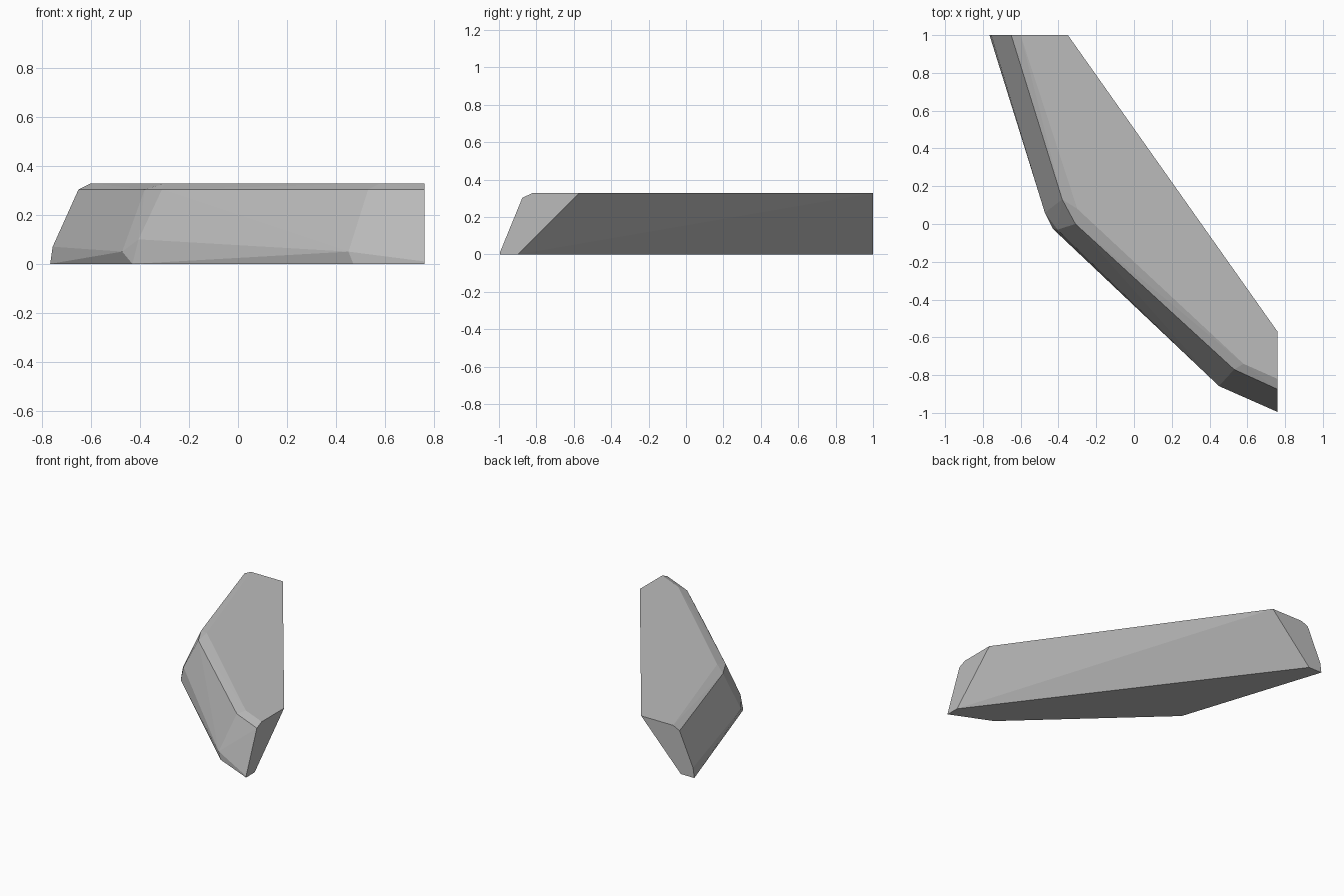
import bpy
import bmesh

cube = bpy.data.objects.get("Cube")
if cube:
    bpy.data.objects.remove(cube, do_unlink=True)

# Single stone colour
stone = bpy.data.materials.new("stone grey")
stone.use_nodes = True
grey = (0.5, 0.5, 0.5, 1.0)
stone.diffuse_color = grey
bsdf = stone.node_tree.nodes["Principled BSDF"]
bsdf.inputs["Base Color"].default_value = grey
bsdf.inputs["Roughness"].default_value = 0.9

HEIGHT = 0.328
SHOULDER = 0.303

# Flat top, with its long straight back edge overhanging
top = [(-0.6, 1), (-0.35, 1), (0.76, -0.57), (0.76, -0.82),
       (0.58, -0.74), (-0.3, 0.08)]
# Lower rim of the chipped top bevel
shoulder = [(-0.65, 1), (-0.38, 0.13), (-0.31, 0), (0.53, -0.77), (0.76, -0.875)]
# Flat base
base = [(-0.765, 1), (-0.43, -0.025), (0.47, -0.867), (0.76, -0.995),
        (0.76, -0.9), (-0.66, 1)]
# Small chipped corners just above the base
chips = [(-0.755, 1, 0.07), (-0.472, 0.06, 0.05), (-0.405, -0.03, 0.1),
         (0.45, -0.858, 0.05), (0.55, -0.885, 0.065), (0.76, -0.995, 0.01)]

points = [(x, y, HEIGHT) for x, y in top]
points += [(x, y, SHOULDER) for x, y in shoulder]
points += [(x, y, 0) for x, y in base] + chips

# Wrap the outlines in one faceted solid
bm = bmesh.new()
for p in points:
    bm.verts.new(p)
hull = bmesh.ops.convex_hull(bm, input=bm.verts[:])
loose = [v for v in bm.verts if not v.link_faces]
bmesh.ops.delete(bm, geom=loose, context='VERTS')
bmesh.ops.dissolve_limit(bm, angle_limit=0.01, verts=bm.verts[:], edges=bm.edges[:])
bmesh.ops.recalc_face_normals(bm, faces=bm.faces[:])

mesh = bpy.data.meshes.new("rock_slab")
bm.to_mesh(mesh)
bm.free()
mesh.materials.append(stone)
slab = bpy.data.objects.new("rock_slab", mesh)
bpy.context.collection.objects.link(slab)
